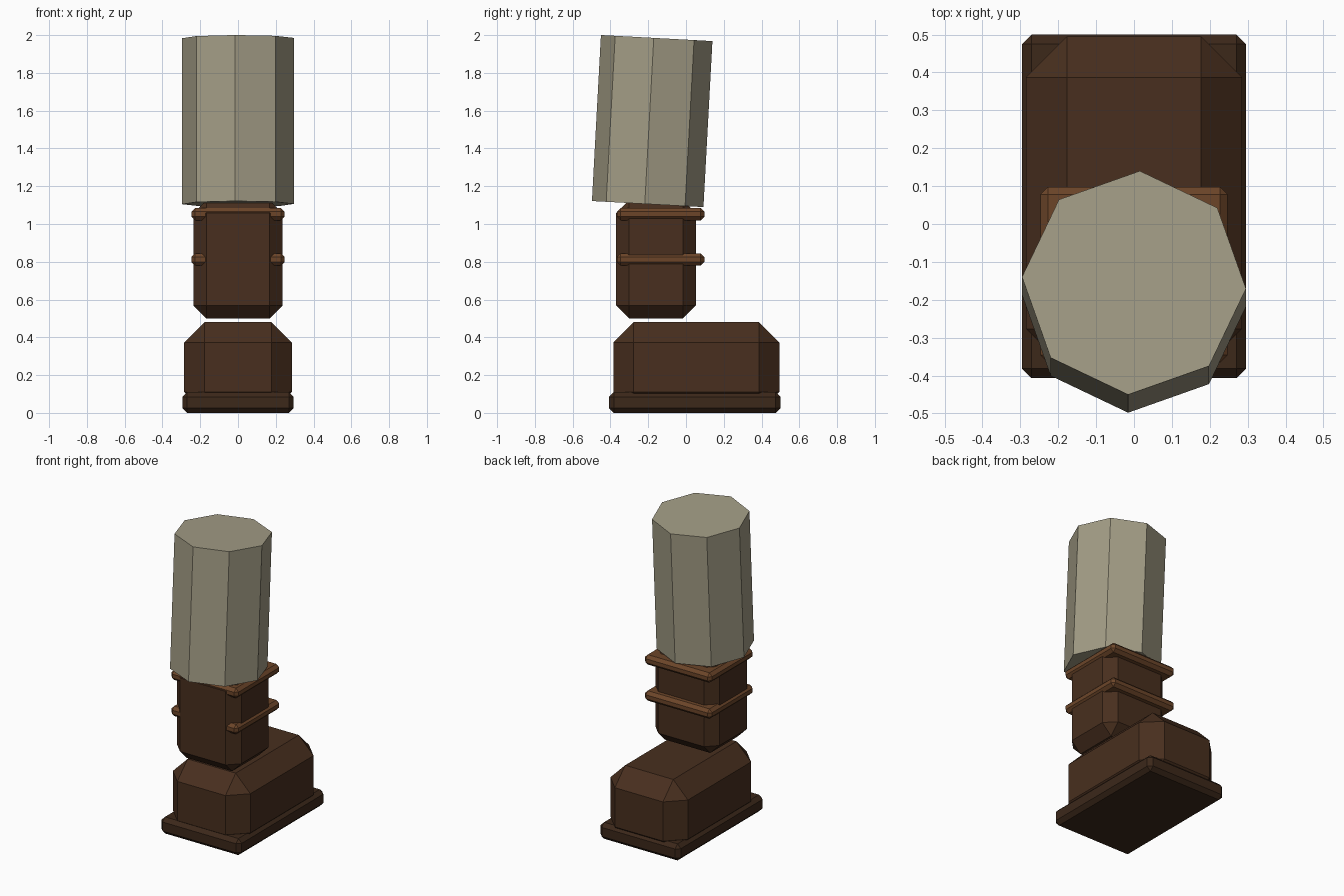
import bpy, bmesh
from math import radians
from mathutils import Matrix

if "Cube" in bpy.data.objects:
    bpy.data.objects.remove(bpy.data.objects["Cube"])


def material(name, rgb):
    m = bpy.data.materials.new(name)
    m.diffuse_color = (*rgb, 1)
    m.use_nodes = True
    m.node_tree.nodes["Principled BSDF"].inputs["Base Color"].default_value = m.diffuse_color
    return m


def add_object(name, bm, mat):
    mesh = bpy.data.meshes.new(name)
    bmesh.ops.recalc_face_normals(bm, faces=bm.faces)
    bm.to_mesh(mesh)
    bm.free()
    mesh.materials.append(mat)
    obj = bpy.data.objects.new(name, mesh)
    bpy.context.collection.objects.link(obj)
    return obj


def chamfered_box(name, half_x, y0, y1, z0, z1, bevel, mat):
    """Box symmetric in x with every edge cut by one flat chamfer."""
    bm = bmesh.new()
    size = Matrix.Diagonal((2 * half_x, y1 - y0, z1 - z0, 1))
    place = Matrix.Translation((0, (y0 + y1) / 2, (z0 + z1) / 2))
    bmesh.ops.create_cube(bm, size=1, matrix=place @ size)
    bmesh.ops.bevel(bm, geom=bm.edges[:], offset=bevel, offset_type='OFFSET',
                    segments=1, profile=0.5, affect='EDGES')
    return add_object(name, bm, mat)


trouser = material("trouser_cloth", (0.37, 0.34, 0.24))
leather = material("boot_leather", (0.065, 0.028, 0.013))
strap_leather = material("strap_leather", (0.15, 0.06, 0.022))
sole_rubber = material("sole_rubber", (0.045, 0.021, 0.01))

# Boot: sole, foot and shaft
chamfered_box("sole", 0.295, -0.407, 0.5, 0, 0.11, 0.025, sole_rubber)
chamfered_box("foot", 0.285, -0.385, 0.495, 0.003, 0.48, 0.108, leather)
chamfered_box("boot_shaft", 0.236, -0.37, 0.052, 0.5, 1.125, 0.068, leather)

# Two straps around the shaft
for name, z in (("lower_strap", 0.812), ("upper_strap", 1.052)):
    chamfered_box(name, 0.247, -0.366, 0.098, z - 0.033, z + 0.033, 0.02, strap_leather)

# Octagonal trouser leg, leaning slightly
bm = bmesh.new()
pose = (Matrix.Translation((0, -0.179, 1.545))
        @ Matrix.Rotation(radians(-3.1), 4, 'X')
        @ Matrix.Rotation(radians(-3), 4, 'Z'))
bmesh.ops.create_cone(bm, cap_ends=True, segments=8, radius1=0.296, radius2=0.296,
                      depth=0.88, matrix=pose)
add_object("trouser_leg", bm, trouser)
